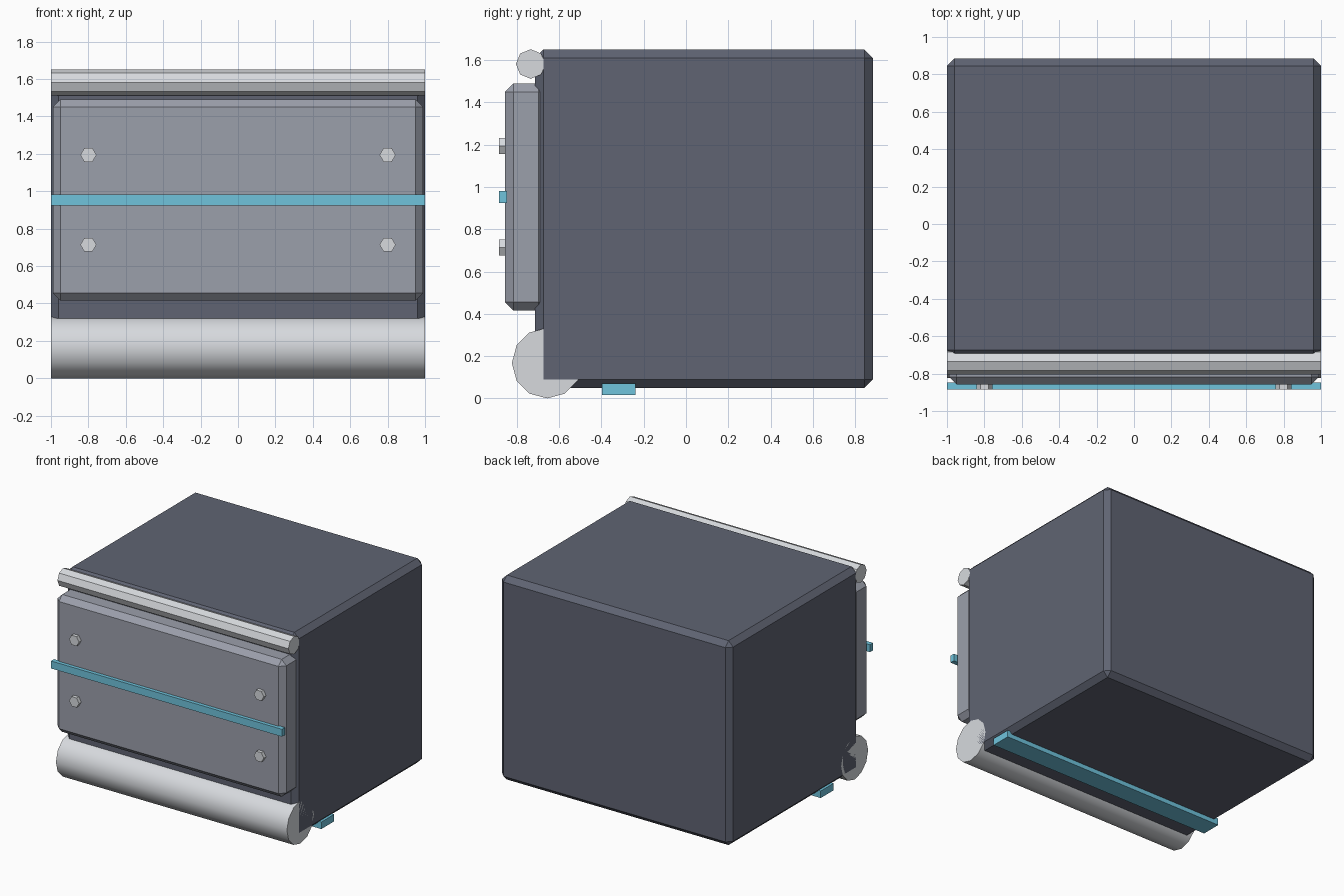
import bpy, bmesh
from math import cos, sin, tau
from mathutils import Vector

if "Cube" in bpy.data.objects:
    bpy.data.objects.remove(bpy.data.objects["Cube"])


def material(name, rgb):
    m = bpy.data.materials.new(name)
    m.diffuse_color = (*rgb, 1)
    m.use_nodes = True
    m.node_tree.nodes["Principled BSDF"].inputs["Base Color"].default_value = m.diffuse_color
    return m


DARK = material("dark_steel", (0.115, 0.127, 0.17))
MID = material("mid_steel", (0.33, 0.35, 0.41))
LIGHT = material("light_steel", (0.68, 0.70, 0.73))
BLUE = material("blue_glow", (0.16, 0.55, 0.72))


def finish(bm, name, mat):
    bmesh.ops.recalc_face_normals(bm, faces=bm.faces)
    me = bpy.data.meshes.new(name)
    bm.to_mesh(me)
    bm.free()
    me.materials.append(mat)
    ob = bpy.data.objects.new(name, me)
    bpy.context.collection.objects.link(ob)
    return ob


def box(name, lo, hi, mat, chamfer=0):
    lo, hi = Vector(lo), Vector(hi)
    bm = bmesh.new()
    bmesh.ops.create_cube(bm, size=1)
    for v in bm.verts:
        v.co = (lo + hi) / 2 + v.co * (hi - lo)
    if chamfer:
        bmesh.ops.bevel(bm, geom=bm.edges[:], offset=chamfer, offset_type='OFFSET',
                        segments=1, affect='EDGES', profile=0.5)
    return finish(bm, name, mat)


def prism(name, point, a, b, r, sides, mat, smooth=False):
    """Regular prism from a to b; point(u, v, w) maps profile u, v and length w to space."""
    bm = bmesh.new()
    rings = [[bm.verts.new(point(r * cos(tau * i / sides), r * sin(tau * i / sides), w))
              for i in range(sides)] for w in (a, b)]
    for i in range(sides):
        j = (i + 1) % sides
        f = bm.faces.new((rings[0][i], rings[0][j], rings[1][j], rings[1][i]))
        f.smooth = smooth
    for ring in rings:
        bm.faces.new(ring)
    ob = finish(bm, name, mat)
    if smooth:  # keep the cap rims sharp
        for e in ob.data.edges:
            p, q = (ob.data.vertices[k].co for k in e.vertices)
            e.use_edge_sharp = abs(p.x - q.x) < 1e-4
    return ob


# Main block and front plate, both chamfered
box("body", (-1, -0.715, 0.05), (1, 0.885, 1.65), DARK, 0.04)
box("front_plate", (-0.99, -0.857, 0.415), (0.99, -0.657, 1.49), MID, 0.04)

# Round bars along the upper and lower front edges
prism("top_rail", lambda u, v, w: (w, -0.735 + u, 1.582 + v), -1, 1, 0.07, 8, LIGHT)
prism("bottom_roller", lambda u, v, w: (w, -0.657 + u, 0.167 + v), -1, 1, 0.167, 12, LIGHT, True)

# Blue strips on the plate and underneath
box("front_strip", (-1, -0.885, 0.924), (1, -0.847, 0.982), BLUE)
box("under_strip", (-1, -0.398, 0.015), (1, -0.238, 0.07), BLUE)

# Hexagonal bolts
for x in (-0.8, 0.8):
    for z in (0.714, 1.194):
        prism("bolt", lambda u, v, w: (x + u, w, z + v), -0.885, -0.825, 0.043, 6, LIGHT)
